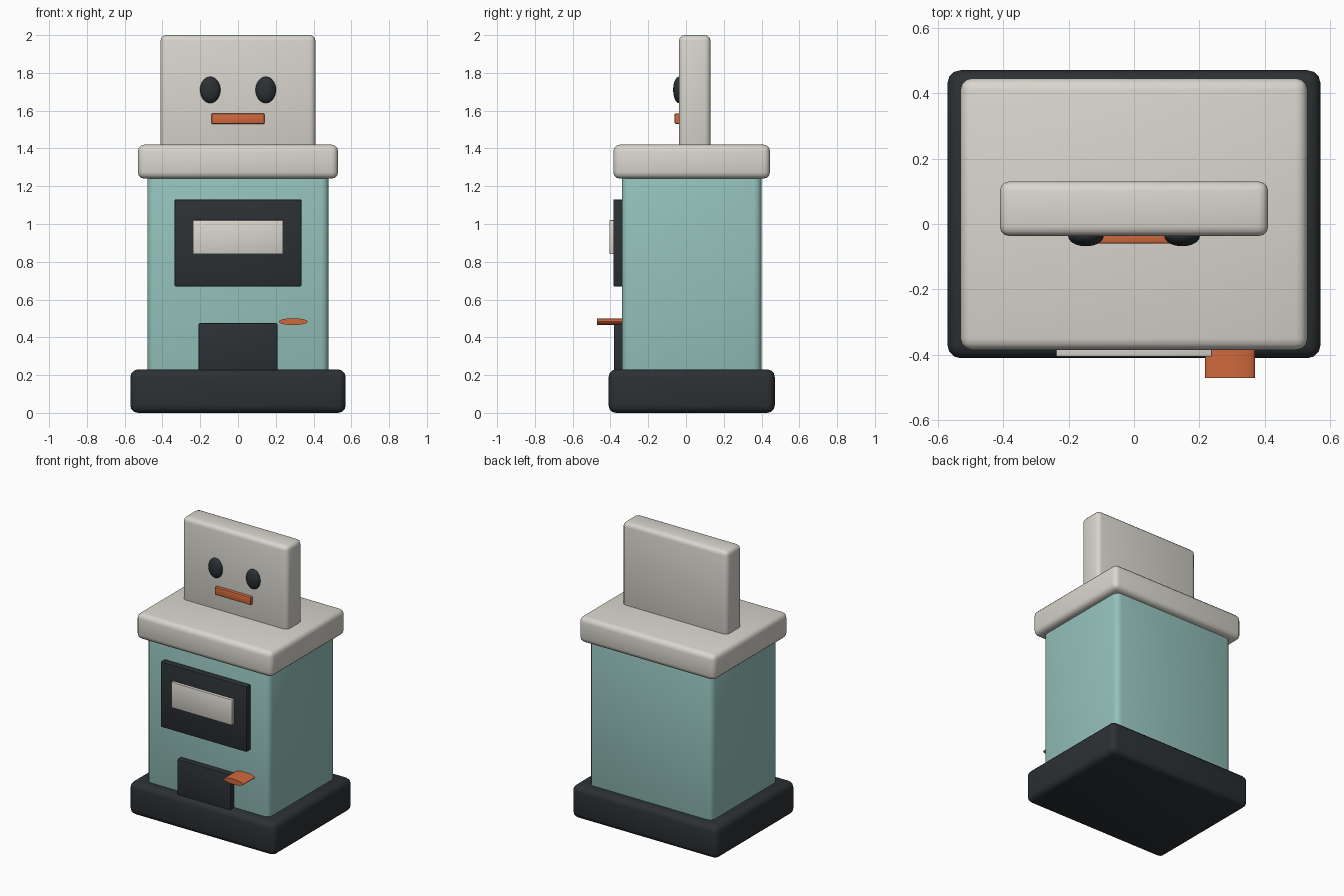
import bpy
import math

if "Cube" in bpy.data.objects:
    bpy.data.objects.remove(bpy.data.objects["Cube"])


def material(name, rgb):
    m = bpy.data.materials.new(name)
    m.diffuse_color = (*rgb, 1)
    m.use_nodes = True
    m.node_tree.nodes["Principled BSDF"].inputs["Base Color"].default_value = m.diffuse_color
    return m


CREAM = material("cream", (0.69, 0.67, 0.61))
TEAL = material("teal", (0.30, 0.54, 0.50))
DARK = material("charcoal", (0.025, 0.03, 0.034))
ORANGE = material("orange", (0.63, 0.14, 0.045))


def finish(ob, name, mat):
    ob.name = name
    ob.data.materials.append(mat)
    bpy.ops.object.shade_smooth_by_angle(angle=math.radians(35))
    return ob


def box(name, x, y, z, mat, bevel, segments=3):
    """Rounded box from (min, max) ranges."""
    bpy.ops.mesh.primitive_cube_add(size=1, location=[sum(r) / 2 for r in (x, y, z)])
    ob = bpy.context.object
    ob.scale = [r[1] - r[0] for r in (x, y, z)]
    bpy.ops.object.transform_apply(location=False, rotation=False, scale=True)
    mod = ob.modifiers.new("rounding", "BEVEL")
    mod.width = bevel
    mod.segments = segments
    bpy.ops.object.modifier_apply(modifier=mod.name)
    return finish(ob, name, mat)


# Main stack
box("base", (-0.57, 0.57), (-0.41, 0.47), (0, 0.23), DARK, 0.04)
box("body", (-0.48, 0.48), (-0.34, 0.40), (0.18, 1.29), TEAL, 0.04)
box("cap", (-0.53, 0.53), (-0.385, 0.445), (1.24, 1.42), CREAM, 0.035)
box("head", (-0.41, 0.41), (-0.037, 0.13), (1.37, 2.0), CREAM, 0.03)

# Front panels
box("display_frame", (-0.336, 0.336), (-0.385, -0.32), (0.67, 1.13), DARK, 0.006, 2)
box("display_screen", (-0.238, 0.238), (-0.405, -0.36), (0.84, 1.02), CREAM, 0.003, 2)
box("lower_hatch", (-0.208, 0.208), (-0.382, -0.32), (0.20, 0.475), DARK, 0.006, 2)

# Face
box("mouth", (-0.14, 0.14), (-0.06, -0.02), (1.53, 1.585), ORANGE, 0.005, 2)
for side, sx in (("left", -1), ("right", 1)):
    bpy.ops.mesh.primitive_uv_sphere_add(segments=32, ring_count=16, radius=1,
                                         location=(sx * 0.147, -0.037, 1.71))
    eye = bpy.context.object
    eye.scale = (0.054, 0.031, 0.07)
    bpy.ops.object.transform_apply(location=False, rotation=False, scale=True)
    finish(eye, side + "_eye", DARK)

# Flattened lever sticking out of the front
bpy.ops.mesh.primitive_cylinder_add(vertices=32, radius=1, depth=0.15,
                                    location=(0.293, -0.395, 0.483),
                                    rotation=(math.pi / 2, 0, 0))
lever = bpy.context.object
lever.scale = (0.076, 0.018, 1)
bpy.ops.object.transform_apply(location=False, rotation=True, scale=True)
finish(lever, "lever", ORANGE)
